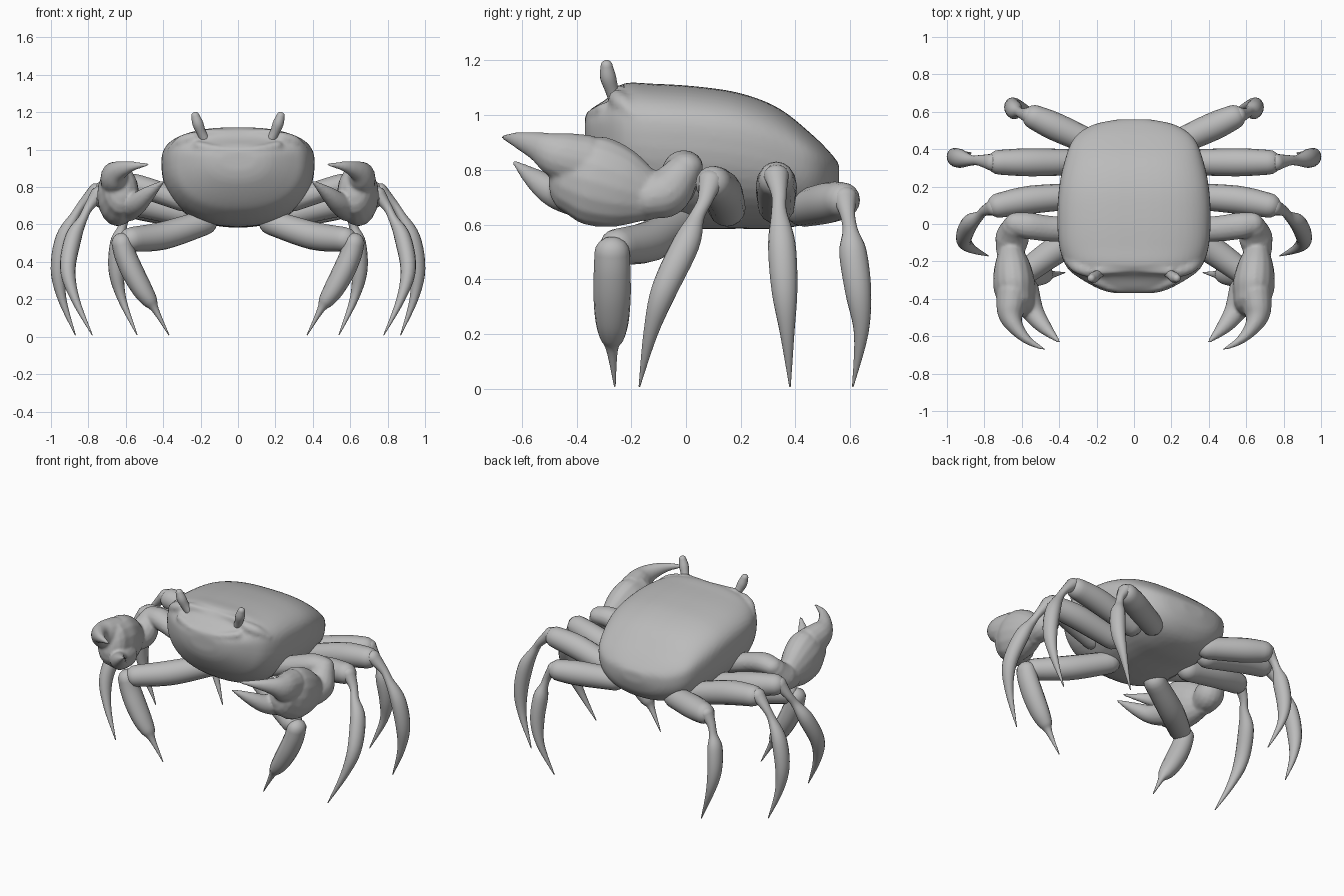
import bpy, bmesh, math
from mathutils import Vector

cube = bpy.data.objects.get("Cube")
if cube:
    bpy.data.objects.remove(cube, do_unlink=True)

shell_grey = bpy.data.materials.new("shell grey")
shell_grey.use_nodes = True
shell_grey.diffuse_color = (0.5, 0.5, 0.5, 1)
shell_grey.node_tree.nodes["Principled BSDF"].inputs["Base Color"].default_value = shell_grey.diffuse_color

Y, Z = Vector((0, 1, 0)), Vector((0, 0, 1))


def smooth_path(points, steps=5):
    """Catmull-Rom interpolation of tuples of any length."""
    padded = [points[0], *points, points[-1]]
    path = []
    for before, start, end, after in zip(padded, padded[1:], padded[2:], padded[3:]):
        for step in range(steps):
            t = step / steps
            path.append([0.5 * (2 * b + (c - a) * t + (2 * a - 5 * b + 4 * c - d) * t ** 2
                                + (3 * b - a - 3 * c + d) * t ** 3)
                         for a, b, c, d in zip(before, start, end, after)])
    path.append(list(points[-1]))
    return path


def circle(count):
    angles = [math.tau * i / count for i in range(count)]
    return [(math.cos(angle), math.sin(angle)) for angle in angles]


def skin(bm, rings):
    """Bridge closed rings of points and cap both ends."""
    rows = [[bm.verts.new(co) for co in ring] for ring in rings]
    for row, following in zip(rows, rows[1:]):
        for i in range(len(row)):
            bm.faces.new((row[i - 1], row[i], following[i], following[i - 1]))
    bm.faces.new(rows[0])
    bm.faces.new(rows[-1])


def tube(bm, points, up, flat=1.0):
    """Round-ended limb through (x, y, z, radius); flat scales its width across up."""
    path = [(Vector(p[:3]), max(p[3], 0.003)) for p in smooth_path(points)]
    last = len(path) - 1
    stations = []
    for i, (centre, radius) in enumerate(path):
        along = (path[min(i + 1, last)][0] - path[max(i - 1, 0)][0]).normalized()
        stations.append((centre, along, radius))

    def dome(station, sign):
        centre, along, radius = station
        bends = [math.pi / 2 * step / 4.1 for step in range(1, 5)]
        return [(centre + along * sign * radius * flat * math.sin(bend), along, radius * math.cos(bend))
                for bend in bends]

    stations = dome(stations[0], -1)[::-1] + stations + dome(stations[-1], 1)
    rings = []
    for centre, along, radius in stations:
        across = along.cross(up).normalized()
        upward = across.cross(along)
        rings.append([centre + (across * flat * c + upward * s) * radius for c, s in circle(16)])
    skin(bm, rings)


def finish(name, bm, mirror=True, voxel=0, blend=0):
    """Turn the mesh into an object, optionally melting its parts together and mirroring it."""
    bmesh.ops.recalc_face_normals(bm, faces=bm.faces)
    for face in bm.faces:
        face.smooth = True
    mesh = bpy.data.meshes.new(name)
    bm.to_mesh(mesh)
    bm.free()
    mesh.materials.append(shell_grey)
    part = bpy.data.objects.new(name, mesh)
    bpy.context.collection.objects.link(part)
    if voxel:
        remesh = part.modifiers.new("blend parts", "REMESH")
        remesh.mode, remesh.voxel_size, remesh.use_smooth_shade = "VOXEL", voxel, True
        soften = part.modifiers.new("soften", "SMOOTH")
        soften.factor, soften.iterations = 0.5, blend
    if mirror:
        other_side = part.modifiers.new("other side", "MIRROR")
        other_side.use_mirror_merge = False


def squared(value, power):
    return math.copysign(abs(value) ** power, value)


# Body shell: sections from front to back (y, half width, rim z, top z, belly z)
sections = [(-.37, .1, .95, .98, .89), (-.35, .18, .95, 1.02, .82), (-.29, .29, .95, 1.06, .72),
            (-.23, .36, .94, 1.115, .66), (-.12, .4, .94, 1.115, .6), (.04, .41, .93, 1.105, .585),
            (.2, .4, .91, 1.08, .585), (.34, .37, .87, 1.025, .585), (.46, .32, .83, .93, .61),
            (.53, .22, .8, .86, .67), (.56, .08, .79, .82, .75)]
bm = bmesh.new()
rings = []
for y, width, rim, top, belly in smooth_path(sections):
    ring = []
    for c, s in circle(48):
        height, power = (top - rim, 0.76) if s > 0 else (rim - belly, 0.88)
        ring.append((squared(c, power) * width, y, rim + squared(s, power) * height))
    rings.append(ring)
skin(bm, rings)

# Brow edge, eye socket rims and mouth ridge melt into the face
for side in (1, -1):
    tube(bm, [(0, -.24, 1.085, .022), (side * .19, -.25, 1.085, .026)], Z)
    tube(bm, [(side * .24, -.25, 1.06, .035), (side * .3, -.23, 1.04, .035), (side * .35, -.19, 1, .025)], Z)
    tube(bm, [(0, -.345, .99, .026), (side * .12, -.335, 1, .026), (side * .21, -.3, 1.02, .026)], Z)
finish("body_shell", bm, mirror=False, voxel=.012, blend=3)

# Eye stalks
bm = bmesh.new()
tube(bm, [(.17, -.25, 1.04, .028), (.195, -.27, 1.09, .025), (.215, -.285, 1.14, .029),
          (.228, -.29, 1.18, .022)], Y)
finish("eye_stalks", bm)

# Claws: arm, wrist, palm, upper finger and lower finger melted together
bm = bmesh.new()
tube(bm, [(.3, -.03, .73, .06), (.45, -.025, .78, .06), (.56, -.01, .81, .062), (.63, 0, .81, .055)], Z, 1.15)
tube(bm, [(.64, -.02, .78, .07), (.65, -.07, .72, .09), (.66, -.13, .7, .08)], Z)
tube(bm, [(.66, -.13, .7, .09), (.65, -.23, .73, .145), (.64, -.33, .76, .165), (.63, -.4, .78, .145)], Z, .68)
tube(bm, [(.65, -.37, .83, .1), (.66, -.47, .855, .085), (.64, -.54, .885, .055), (.57, -.62, .91, .028),
          (.48, -.67, .92, .008)], Z, .85)
tube(bm, [(.59, -.36, .7, .085), (.54, -.47, .715, .06), (.48, -.55, .765, .04), (.4, -.63, .83, .008)], Z)
finish("claws", bm, voxel=.009, blend=5)


# Walking legs: a plump blunt thigh, then a shin that narrows at the knee, swells and tapers to a point
def leg_pair(name, thigh, shin, radii=(.046, .028, .028, .05, .047, .026, .003)):
    bm = bmesh.new()
    tube(bm, [(*p, r) for p, r in zip(thigh, (.068, .075, .066))], Z)
    tube(bm, [(*p, r) for p, r in zip(shin, radii)], Y, .88)
    finish(name, bm)


leg_pair("front_legs", [(.18, -.02, .61), (.4, -.13, .54), (.57, -.25, .52)],
         [(.62, -.27, .5), (.6, -.27, .43), (.56, -.27, .34), (.51, -.27, .25), (.47, -.27, .19),
          (.44, -.27, .14), (.37, -.26, .01)],
         (.064, .067, .068, .061, .046, .021, .003))
leg_pair("second_legs", [(.3, .15, .66), (.55, .13, .72), (.72, .1, .75)],
         [(.75, .09, .76), (.8, .07, .69), (.83, .04, .63), (.88, 0, .53), (.91, -.08, .36),
          (.87, -.13, .2), (.78, -.17, .01)])
leg_pair("third_legs", [(.3, .33, .67), (.55, .33, .74), (.72, .33, .765)],
         [(.76, .33, .78), (.83, .34, .71), (.87, .34, .65), (.93, .35, .53), (.96, .36, .36),
          (.94, .37, .2), (.87, .38, .01)])
leg_pair("back_legs", [(.22, .43, .66), (.42, .52, .68), (.53, .57, .69)],
         [(.56, .58, .7), (.6, .59, .64), (.62, .6, .58), (.64, .61, .5), (.65, .63, .35),
          (.62, .64, .2), (.54, .61, .01)])
